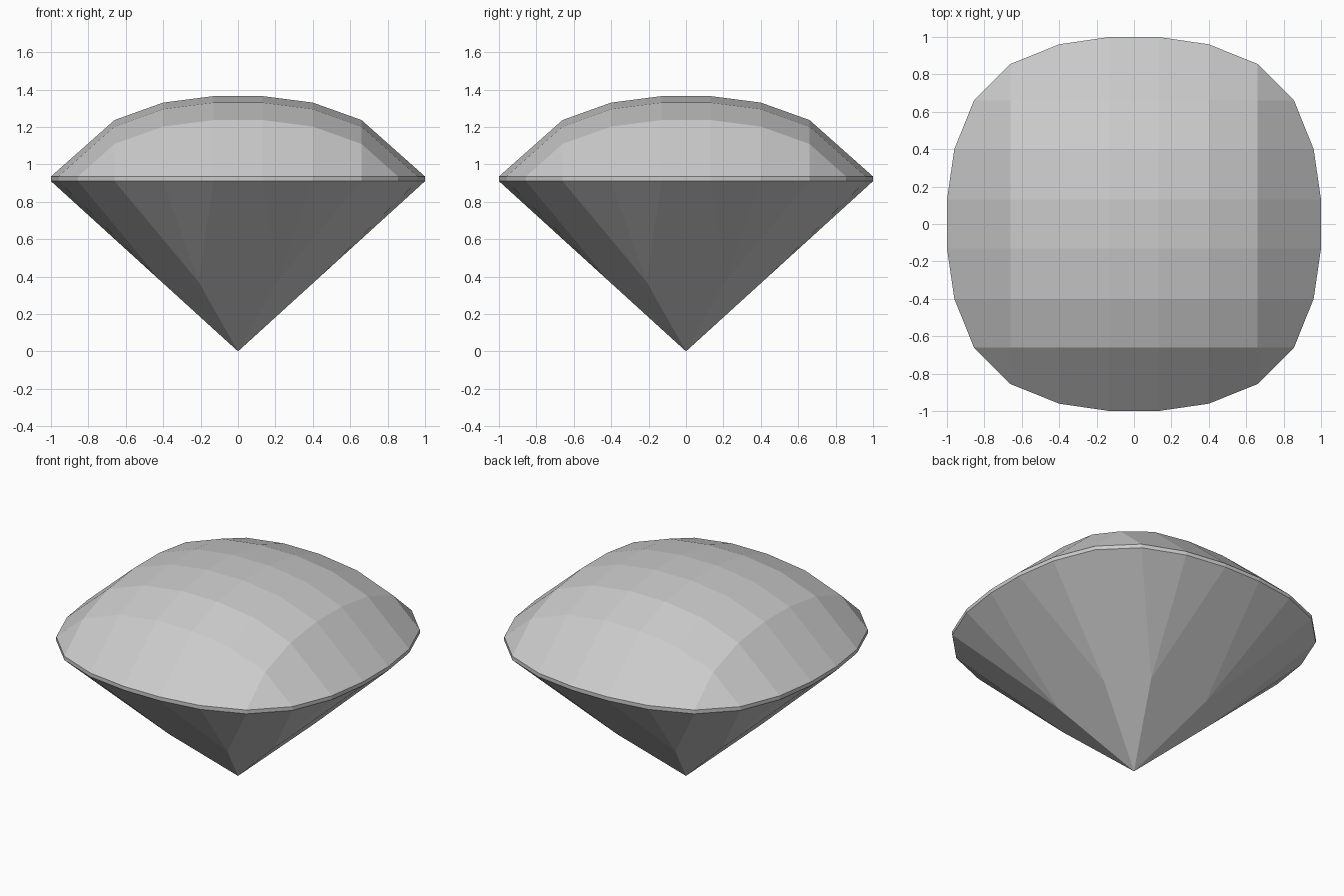
import bpy, bmesh, math

cube = bpy.data.objects.get("Cube")
if cube:
    bpy.data.objects.remove(cube, do_unlink=True)

TOP, GIRDLE_TOP, GIRDLE_LOW = 1.365, 0.935, 0.91
LINES = (0.13, 0.40, 0.66)                 # facet lines of the crown
DROP = {0.13: 0.0, 0.40: 0.035, 0.66: 0.128}
SLOPE = (TOP - GIRDLE_TOP - DROP[0.66]) / (1 - 0.66)


def rim(x):
    """Distance to the outline at a facet line."""
    return 0.66 + (TOP - GIRDLE_TOP - DROP[0.66] - DROP[x]) / SLOPE


def mirrored(x, y, z):
    """Repeat a point over all eight symmetric sectors."""
    return [(sx * a, sy * b, z) for a, b in ((x, y), (y, x))
            for sx in (-1, 1) for sy in (-1, 1)]


points = {(0.0, 0.0, 0.0)}                 # pointed base
for x in LINES:
    # Crown facet grid
    for y in LINES:
        points.update(mirrored(x, y, TOP - DROP[x] - DROP[y]))
    # Thin girdle band
    for z in (GIRDLE_TOP, GIRDLE_LOW):
        points.update(mirrored(x, rim(x), z))

# Pavilion corners, where the straight and diagonal main facets meet
diagonal = GIRDLE_LOW / (0.66 + rim(0.66))
ratio = GIRDLE_LOW / diagonal - 1
points.update(mirrored(0.41 * ratio, 0.41, 0.41 * GIRDLE_LOW))

# The stone is convex, so its facets are the hull of its corners
bm = bmesh.new()
for p in sorted(points):
    bm.verts.new(p)
bmesh.ops.convex_hull(bm, input=bm.verts[:])
bmesh.ops.dissolve_limit(bm, angle_limit=math.radians(0.4),
                         verts=bm.verts[:], edges=bm.edges[:])
bmesh.ops.recalc_face_normals(bm, faces=bm.faces[:])
mesh = bpy.data.meshes.new("faceted_gem")
bm.to_mesh(mesh)
bm.free()

# Single pale grey material
grey = bpy.data.materials.new("pale_grey")
grey.use_nodes = True
color = (0.6, 0.6, 0.6, 1)
grey.diffuse_color = color
grey.node_tree.nodes["Principled BSDF"].inputs["Base Color"].default_value = color
mesh.materials.append(grey)

gem = bpy.data.objects.new("faceted_gem", mesh)
bpy.context.collection.objects.link(gem)
